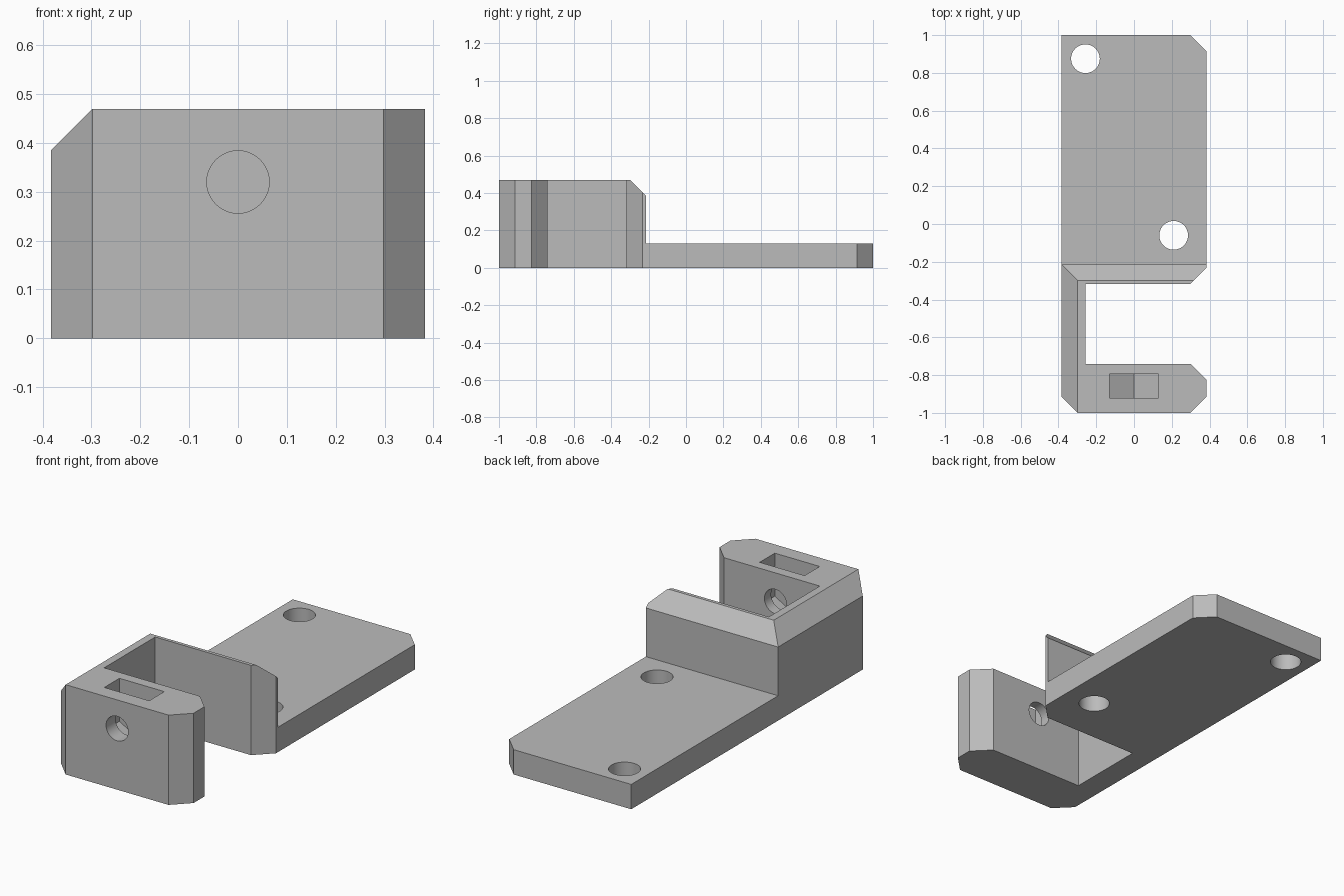
import bpy
import bmesh
from math import cos, sin, tau
from mathutils import Vector

if "Cube" in bpy.data.objects:
    bpy.data.objects.remove(bpy.data.objects["Cube"])

grey = bpy.data.materials.new("plain grey")
grey.use_nodes = True
GREY = (0.5, 0.5, 0.5, 1)
grey.diffuse_color = GREY
grey.node_tree.nodes["Principled BSDF"].inputs["Base Color"].default_value = GREY


def prism(name, profile, axis, low, high):
    """Extrude a 2D profile along an axis from low to high."""
    def place(point, depth):
        coords = list(point)
        coords.insert("xyz".index(axis), depth)
        return coords

    bm = bmesh.new()
    face = bm.faces.new([bm.verts.new(place(p, low)) for p in profile])
    extruded = bmesh.ops.extrude_face_region(bm, geom=[face])["geom"]
    verts = [v for v in extruded if isinstance(v, bmesh.types.BMVert)]
    shift = Vector(place((0, 0), high - low))
    bmesh.ops.translate(bm, verts=verts, vec=shift)
    bmesh.ops.recalc_face_normals(bm, faces=bm.faces)
    mesh = bpy.data.meshes.new(name)
    bm.to_mesh(mesh)
    bm.free()
    mesh.materials.append(grey)
    obj = bpy.data.objects.new(name, mesh)
    bpy.context.collection.objects.link(obj)
    return obj


def ring(cx, cy, radius, sides, turn=0):
    angles = [tau * (i + turn) / sides for i in range(sides)]
    return [(cx + radius * cos(a), cy + radius * sin(a)) for a in angles]


def cut(target, cutter):
    cutter.hide_render = True
    mod = target.modifiers.new("cut", 'BOOLEAN')
    mod.operation = 'DIFFERENCE'
    mod.solver = 'EXACT'
    mod.object = cutter
    bpy.context.view_layer.objects.active = target
    bpy.ops.object.modifier_apply(modifier=mod.name)
    bpy.data.objects.remove(cutter)


W, C, H = 0.383, 0.085, 0.47      # half width, chamfer, full height
BACK, PLATE = -0.215, 0.13        # rear face of the wall, plate thickness
E = W - C

# Whole C-shaped footprint with clipped corners
outline = [
    (-E, -1), (E, -1), (W, -1 + C), (W, -0.74 - C), (E, -0.74),
    (-0.257, -0.74), (-0.257, -0.318), (E, -0.318), (W, -0.318 + C),
    (W, 1 - C), (E, 1), (-W, 1), (-W, -1 + C),
]
bracket = prism("mounting_bracket", outline, "z", 0, H)

# Space above the mounting plate, with the sloped rear edge of the wall
cut(bracket, prism("step_cutter", [
    (BACK, PLATE), (BACK, H - C), (BACK - 2 * C, H + C),
    (1.2, H + C), (1.2, PLATE)], "x", -1, 1))

# Sloped upper edge on the spine
cut(bracket, prism("spine_cutter", [
    (-W - C, H - 2 * C), (-E + C, H + C), (-W - C, H + C)], "y", -1.2, 1.2))

# Screw holes through the plate
for x, y in ((-0.257, 0.875), (0.21, -0.06)):
    cut(bracket, prism("screw_cutter", ring(x, y, 0.076, 48), "z", -0.1, 0.3))

# Bolt hole through the front arm
cut(bracket, prism("bolt_cutter", ring(0, 0.32, 0.064, 48), "y", -1.1, -0.6))

# Nut pocket: open at the top, hexagonal at the bottom
hexagon = ring(0, 0.32, 0.15, 6, 0.5)
lower = sorted((p for p in hexagon if p[1] < 0.32), key=lambda p: p[0])
half = lower[-1][0]
cut(bracket, prism("nut_cutter", lower + [(half, H + 0.1), (-half, H + 0.1)],
                   "y", -0.92, -0.795))

# Smooth bores, crisp edges
bpy.ops.object.select_all(action='DESELECT')
bracket.select_set(True)
bpy.context.view_layer.objects.active = bracket
bpy.ops.object.shade_smooth_by_angle(angle=0.4)
